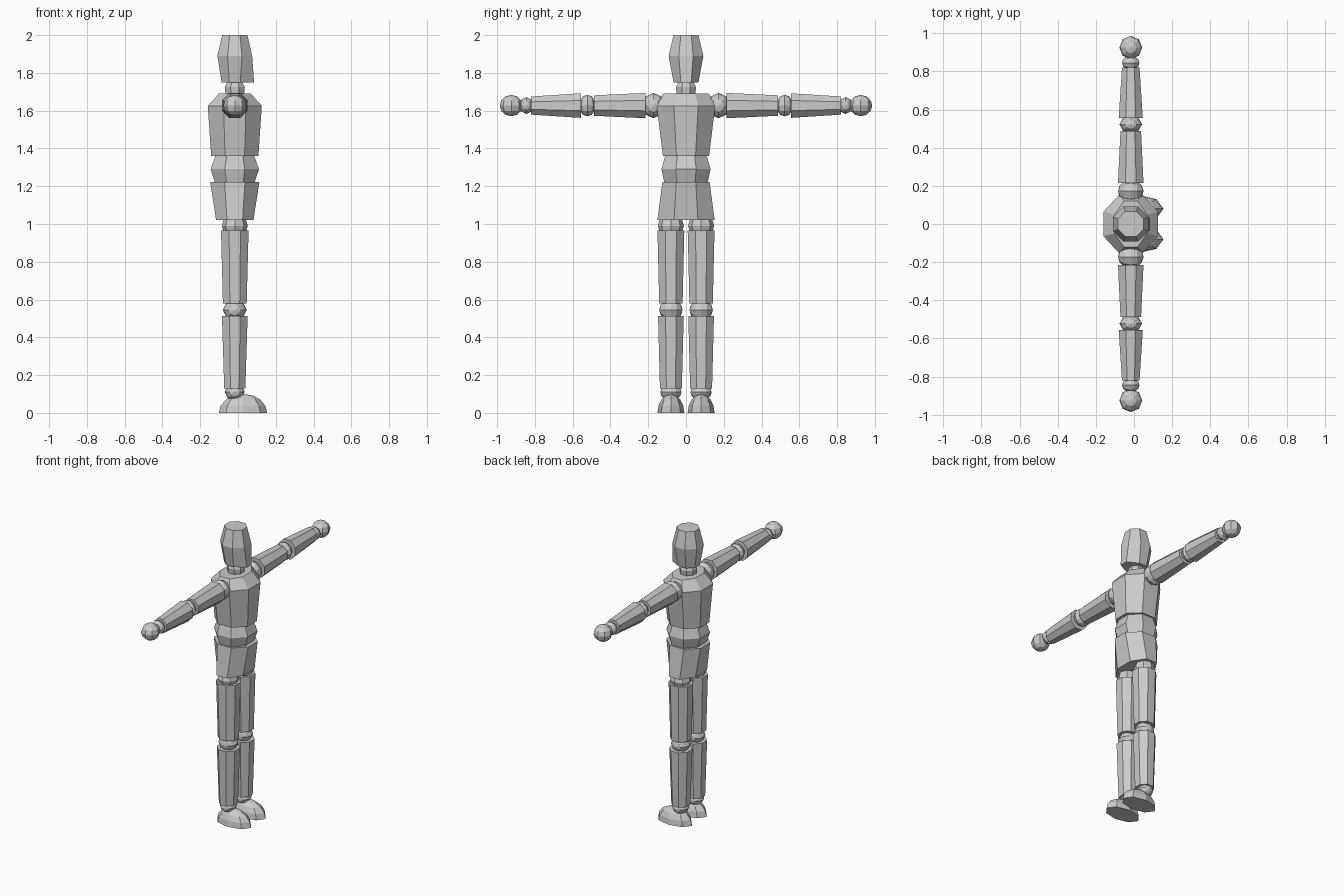
import bpy, bmesh, math
from mathutils import Matrix, Vector

if "Cube" in bpy.data.objects:
    bpy.data.objects.remove(bpy.data.objects["Cube"])

CX = -0.017      # body axis
SIDES = 8
ARM_Z = 1.627
LEG_Y = 0.08


def finish(name, bm):
    bmesh.ops.recalc_face_normals(bm, faces=bm.faces)
    me = bpy.data.meshes.new(name)
    bm.to_mesh(me)
    bm.free()
    ob = bpy.data.objects.new(name, me)
    bpy.context.collection.objects.link(ob)
    return ob


def loft(name, rings, origin, matrix=Matrix()):
    """Capped octagonal loft; rings are (height, half depth, half width)."""
    bm = bmesh.new()
    k = 1 / math.cos(math.pi / SIDES)
    loops = []
    for h, hx, hy in rings:
        loop = []
        for i in range(SIDES):
            a = (i + 0.5) * 2 * math.pi / SIDES
            p = Vector((hx * k * math.cos(a), hy * k * math.sin(a), h))
            loop.append(bm.verts.new(matrix @ p + Vector(origin)))
        loops.append(loop)
    for a, b in zip(loops, loops[1:]):
        for i in range(SIDES):
            j = (i + 1) % SIDES
            bm.faces.new((a[i], a[j], b[j], b[i]))
    bm.faces.new(loops[0])
    bm.faces.new(loops[-1])
    return finish(name, bm)


def ball(name, center, radii, axis='Z'):
    """Low-poly joint ball with its poles along the given axis."""
    bm = bmesh.new()
    bmesh.ops.create_uvsphere(bm, u_segments=SIDES, v_segments=6, radius=1)
    turn = {'X': Matrix.Rotation(math.pi / 2, 4, 'Y'),
            'Y': Matrix.Rotation(math.pi / 2, 4, 'X'), 'Z': Matrix()}[axis]
    bm.transform(Matrix.Translation(center) @ Matrix.Diagonal((*radii, 1)) @ turn)
    return finish(name, bm)


# Head with the jaw pushed forward
head = loft("head", [(1.75, .07, .066), (1.89, .092, .092), (2.0, .067, .066)], (CX, 0, 0))
for v in head.data.vertices:
    if v.co.z < 1.8 and v.co.x > CX + 0.05:
        v.co.x += 0.032

# Neck, chest, waist and pelvis
loft("neck", [(1.67, .045, .045), (1.695, .05, .05), (1.725, .053, .053), (1.755, .038, .038)], (CX, 0, 0))
loft("chest", [(1.36, .125, .122), (1.625, .143, .155), (1.69, .085, .12)], (CX, 0, 0))
loft("waist", [(1.2, .10, .11), (1.225, .107, .116), (1.29, .128, .13), (1.355, .105, .112), (1.38, .10, .105)], (CX, 0, 0))
loft("pelvis", [(1.02, .099, .152), (1.222, .13, .125)], (CX, 0, 0))

for s, side in ((-1, "right"), (1, "left")):
    # Arm: segments run outward along y
    out = Matrix.Rotation(-s * math.pi / 2, 4, 'X')
    shoulder = (CX, 0, ARM_Z)
    ball(side + "_shoulder", (CX, s * .172, ARM_Z), (.067, .06, .067), 'X')
    loft(side + "_upper_arm", [(.215, .067, .067), (.487, .054, .054)], shoulder, out)
    ball(side + "_elbow", (CX, s * .522, ARM_Z), (.059, .045, .057), 'Z')
    loft(side + "_forearm", [(.556, .063, .065), (.82, .046, .048)], shoulder, out)
    ball(side + "_wrist", (CX, s * .845, ARM_Z), (.046, .036, .045), 'X')
    ball(side + "_hand", (CX, s * .925, ARM_Z), (.06, .061, .056), 'Z')

    # Leg: thigh, knee, shin and ankle
    y = s * LEG_Y
    ball(side + "_hip", (CX, y, .99), (.069, .069, .06), 'Z')
    loft(side + "_thigh", [(.58, .063, .062), (.965, .073, .071)], (CX, y, 0))
    ball(side + "_knee", (CX, y, .545), (.063, .062, .055), 'Y')
    loft(side + "_shin", [(.13, .056, .058), (.512, .068, .068)], (CX, y, 0))
    ball(side + "_ankle", (CX, y, .11), (.053, .056, .045), 'Y')

    # Foot: half ball cut flat at the ground
    bm = bmesh.new()
    bmesh.ops.create_uvsphere(bm, u_segments=SIDES, v_segments=8, radius=1)
    bm.transform(Matrix.Translation((.027, y, 0)) @ Matrix.Diagonal((.128, .071, .1, 1)))
    cut = bmesh.ops.bisect_plane(bm, geom=bm.verts[:] + bm.edges[:] + bm.faces[:], dist=1e-4,
                                 plane_co=(0, 0, 0), plane_no=(0, 0, 1), clear_inner=True)
    bmesh.ops.holes_fill(bm, edges=[e for e in bm.edges if e.is_boundary], sides=0)
    finish(side + "_foot", bm)
